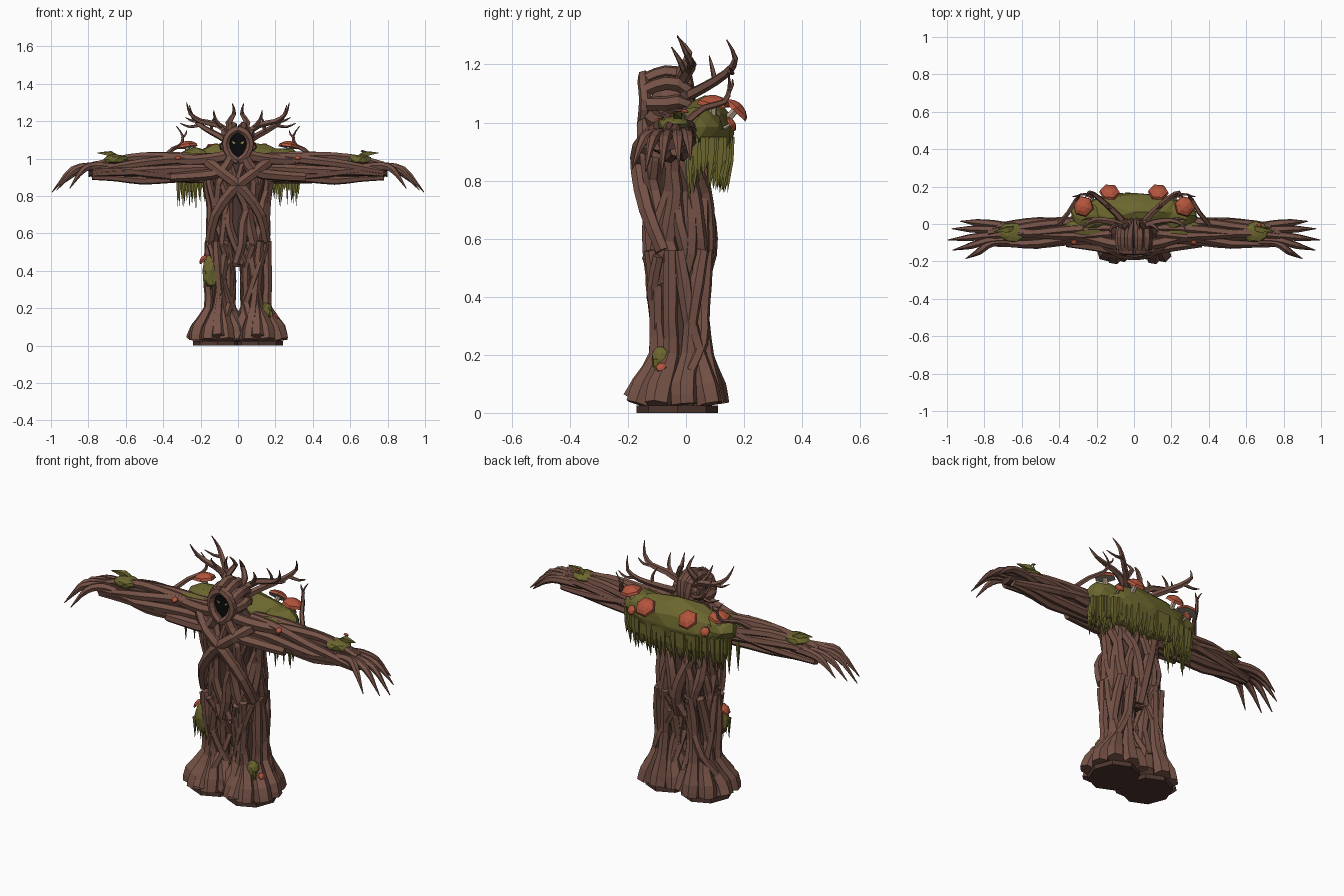
import bpy, bmesh, math, random
from math import sin, cos, pi
from mathutils import Vector, Matrix

random.seed(7)
cube = bpy.data.objects.get("Cube")
if cube:
    bpy.data.objects.remove(cube)


def material(name, rgb):
    m = bpy.data.materials.new(name)
    m.use_nodes = True
    m.diffuse_color = (*rgb, 1)
    m.node_tree.nodes["Principled BSDF"].inputs["Base Color"].default_value = (*rgb, 1)
    return m


BARK = material("bark", (0.18, 0.085, 0.062))
DARK = material("dark bark", (0.075, 0.037, 0.028))
MOSS = material("moss", (0.15, 0.135, 0.028))
CAP = material("mushroom cap", (0.45, 0.09, 0.045))
STEM = material("mushroom stem", (0.38, 0.31, 0.23))
VOID = material("face shadow", (0.003, 0.003, 0.003))
EYE = material("eye glow", (0.42, 0.36, 0.08))


def finish(name, bm, *mats):
    bmesh.ops.recalc_face_normals(bm, faces=bm.faces)
    mesh = bpy.data.meshes.new(name)
    bm.to_mesh(mesh)
    bm.free()
    for m in mats:
        mesh.materials.append(m)
    ob = bpy.data.objects.new(name, mesh)
    bpy.context.collection.objects.link(ob)
    return ob


def skin(bm, rings):
    """Bridge rings of points and close both ends; returns the first end face."""
    rows = [[bm.verts.new(p) for p in r] for r in rings]
    n = len(rows[0])
    for a, b in zip(rows, rows[1:]):
        for i in range(n):
            j = (i + 1) % n
            bm.faces.new((a[i], a[j], b[j], b[i]))
    bm.faces.new(rows[-1])
    return bm.faces.new(rows[0][::-1])


def sample(pts, steps):
    """Catmull-Rom path through the control points."""
    p = [Vector(q) for q in pts]
    p = [p[0] * 2 - p[1]] + p + [p[-1] * 2 - p[-2]]
    out = []
    for i in range(1, len(p) - 2):
        a, b, c, d = p[i - 1:i + 3]
        for k in range(steps):
            t = k / steps
            out.append((b * 2 + (c - a) * t + (a * 2 - b * 5 + c * 4 - d) * t ** 2
                        + (b * 3 - a - c * 3 + d) * t ** 3) / 2)
    return out + [p[-2]]


def tube(bm, pts, radii, sides=6, steps=2, floor=None):
    path = sample(pts, steps)
    n = len(path) - 1
    rings, u = [], None
    for i, c in enumerate(path):
        d = (path[min(i + 1, n)] - path[max(i - 1, 0)]).normalized()
        u = d.orthogonal() if u is None else u - d * u.dot(d)
        u.normalize()
        w = d.cross(u)
        f = i / n * (len(radii) - 1)
        k = min(int(f), len(radii) - 2)
        r = radii[k] + (radii[k + 1] - radii[k]) * (f - k)
        ring = [c + (u * cos(a) + w * sin(a)) * r for a in (2 * pi * j / sides for j in range(sides))]
        if floor is not None:
            for q in ring:
                q.z = max(q.z, floor)
        rings.append(ring)
    return skin(bm, rings)


def lookup(profile, t):
    for a, b in zip(profile, profile[1:]):
        if t <= b[0]:
            f = max(0, (t - a[0]) / (b[0] - a[0]))
            return [p + (q - p) * f for p, q in zip(a, b)]
    return profile[-1]


def around(profile, t, ang, side=1, grow=1.0):
    """Point on an upright body (height, centre x, centre y, half width, half depth)."""
    z, cx, cy, rx, ry = lookup(profile, t)
    return Vector((side * (cx + grow * rx * cos(ang)), cy + grow * ry * sin(ang), z))


def blob(bm, centre, size, jitter=0.08):
    made = bmesh.ops.create_icosphere(bm, subdivisions=2, radius=1)["verts"]
    for v in made:
        v.co = Vector(centre) + Vector(c * s for c, s in zip(v.co * random.uniform(1 - jitter, 1 + jitter), size))


TORSO = [(0.42, 0, -0.03, 0.14, 0.075), (0.6, 0, -0.02, 0.155, 0.105), (0.75, 0, -0.03, 0.14, 0.1),
         (0.88, 0, -0.045, 0.17, 0.1), (0.97, 0, -0.045, 0.16, 0.09), (1.04, 0, -0.05, 0.07, 0.06)]
LEG = [(0.03, 0.105, -0.03, 0.125, 0.13), (0.09, 0.105, -0.03, 0.11, 0.115), (0.2, 0.098, -0.015, 0.06, 0.08),
       (0.36, 0.098, -0.025, 0.06, 0.072), (0.56, 0.09, -0.025, 0.065, 0.1)]

# Inner trunk and legs
core = bmesh.new()
skin(core, [[around(TORSO, s[0], pi * k / 6, grow=0.92) for k in range(12)] for s in TORSO])
for side in (1, -1):
    skin(core, [[around(LEG, s[0], pi * k / 5, side, 0.9) for k in range(10)] for s in LEG])
finish("inner_trunk", core, DARK)

# Foot soles
soles = bmesh.new()
for side in (1, -1):
    skin(soles, [[(side * (0.11 + 0.13 * cos(a)), -0.03 + 0.14 * sin(a), z) for a in
                  (pi * k / 4 for k in range(8))] for z in (0, 0.025)])
finish("foot_soles", soles, DARK)

# Woven vines around the trunk
vines = bmesh.new()
for turn in (1, -1):
    for k in range(10):
        a0 = 2 * pi * (k + 0.25 * turn) / 10 + random.uniform(-0.12, 0.12)
        swing, r = turn * random.uniform(0.5, 1.0), random.uniform(0.021, 0.029)
        pts = [around(TORSO, 0.44 + 0.54 * t, a0 + swing * t * 1.3 + 0.1 * sin(9 * t + k),
                      grow=random.uniform(0.94, 1.06)) for t in (0, 0.2, 0.4, 0.6, 0.8, 1)]
        tube(vines, pts, (r, r * 1.1, r, r * 0.8))
for s in (1, -1):
    tube(vines, [(s * 0.16, -0.1, 0.98), (s * 0.08, -0.155, 0.92), (-s * 0.03, -0.16, 0.83),
                 (-s * 0.12, -0.135, 0.7), (-s * 0.15, -0.08, 0.56)], (0.03, 0.03, 0.026))
    tube(vines, [(s * 0.04, -0.14, 1.0), (s * 0.09, -0.14, 0.93), (s * 0.2, -0.12, 0.91),
                 (s * 0.36, -0.1, 0.9)], (0.028, 0.03, 0.025))
    tube(vines, [(s * 0.03, -0.12, 1.02), (s * 0.14, -0.1, 1.0), (s * 0.26, -0.07, 0.99),
                 (s * 0.4, -0.06, 1.0)], (0.03, 0.03, 0.025))
finish("trunk_vines", vines, BARK)

# Leg vines flaring into blunt roots
roots = bmesh.new()
for side in (1, -1):
    for k in range(9):
        a0, swing = 2 * pi * k / 9 + 0.2, (0.5, -0.6, 0.15)[k % 3]
        pts = [around(LEG, z, a0 + swing * max(0, z - 0.12) * 3.4, side, random.uniform(0.95, 1.1))
               for z in (0.03, 0.09, 0.2, 0.32, 0.44, 0.56)]
        tube(roots, pts, (0.046, 0.046, 0.029, 0.025, 0.027, 0.022), floor=0.01)
    for a0, swing in ((0.3, 2.6), (2.2, 2.4), (4.4, -2.5), (3.4, 2.2)):
        pts = [around(LEG, 0.14 + 0.4 * t, a0 + swing * t, side, 1.12) for t in (0, 0.25, 0.5, 0.75, 1)]
        tube(roots, pts, (0.024, 0.022, 0.02))
    tube(roots, [(side * 0.105, -0.18, 0.045), (side * 0.105, -0.15, 0.1), (side * 0.1, -0.1, 0.2),
                 (side * 0.08, -0.1, 0.36)], (0.042, 0.04, 0.03, 0.022), floor=0.012)
finish("root_feet", roots, BARK)

# Arms: dark core, wrapped vines
ARM = [(0.12, -0.035, 0.95, 0.05, 0.06), (0.3, -0.035, 0.95, 0.048, 0.06), (0.5, -0.05, 0.95, 0.06, 0.062),
       (0.68, -0.05, 0.945, 0.05, 0.045), (0.8, -0.06, 0.93, 0.045, 0.03)]


def on_arm(x, ang, side, grow=1.0):
    x, cy, cz, ry, rz = lookup(ARM, x)
    return (side * x, cy + grow * ry * cos(ang), cz + grow * rz * sin(ang))


arm_core, arm_vines, hands = bmesh.new(), bmesh.new(), bmesh.new()
for side in (1, -1):
    skin(arm_core, [[on_arm(s[0], pi * k / 4, side, 0.9) for k in range(8)] for s in ARM])
    for k in range(10):
        a0, swing = 2 * pi * k / 10, (0.9, -1.0, 0.3)[k % 3]
        pts = [on_arm(0.12 + 0.66 * t, a0 + swing * t * 1.5, side, random.uniform(0.95, 1.1))
               for t in (0, 0.2, 0.4, 0.6, 0.8, 1)]
        tube(arm_vines, pts, (0.024, 0.026, 0.024, 0.016))
    # Drooping fingers: base y, tip x, tip y, tip z
    for by, tx, ty, tz in ((0.0, 0.93, 0.015, 0.87), (-0.03, 0.975, -0.025, 0.85), (-0.06, 0.995, -0.085, 0.82),
                           (-0.085, 0.97, -0.14, 0.83), (-0.1, 0.9, -0.185, 0.84)):
        mid = 0.72 + (tx - 0.72) * 0.6
        pts = [(0.64, by * 0.8 - 0.015, 0.95), (0.76, by, 0.958), (mid, by * 0.45 + ty * 0.55, 0.94), (tx, ty, tz)]
        tube(hands, [(side * x, y, z) for x, y, z in pts], (0.02, 0.023, 0.019, 0.002), steps=3)
finish("arm_cores", arm_core, DARK)
finish("arm_vines", arm_vines, BARK)
finish("hands", hands, BARK)

# Hooded head
head = bmesh.new()
blob(head, (0, -0.055, 1.075), (0.075, 0.068, 0.09), 0.02)
for s in (1, -1):
    tube(head, [(0, -0.15, 0.985), (s * 0.045, -0.145, 1.02), (s * 0.066, -0.14, 1.08),
                (s * 0.045, -0.145, 1.135), (0, -0.145, 1.16)], (0.02, 0.022, 0.022))
    for x, z in ((0.025, 1.15), (0.06, 1.115), (0.07, 1.065), (0.05, 1.01)):
        lift = 1.02 if z > 1.1 else 1
        tube(head, [(s * x, -0.135, z), (s * x * 1.1, -0.07, z * lift), (s * x * 0.9, 0.0, z),
                    (s * x * 0.5, 0.01, z - 0.1)], (0.024, 0.026, 0.022))
finish("hood", head, BARK)

face = bmesh.new()
skin(face, [[(0.056 * cos(a), y, 1.075 + 0.078 * sin(a)) for a in (pi * k / 6 for k in range(12))]
            for y in (-0.135, -0.128)])
finish("face_shadow", face, VOID)
eyes = bmesh.new()
for s in (1, -1):
    skin(eyes, [[(s * x, y, z) for x, z in ((0.013, 1.083), (0.024, 1.078), (0.034, 1.093), (0.022, 1.09))]
                for y in (-0.141, -0.136)])
finish("eyes", eyes, EYE)

# Antlers and shoulder twigs
antlers = bmesh.new()
for s in (1, -1):
    for pts, r in (
            (((0.04, -0.02, 1.13), (0.11, 0.01, 1.18), (0.2, 0.02, 1.2), (0.255, 0.0, 1.24), (0.275, -0.03, 1.3)), 0.02),
            (((0.19, 0.02, 1.2), (0.24, 0.03, 1.2), (0.28, 0.02, 1.22)), 0.01),
            (((0.05, 0.0, 1.09), (0.1, 0.06, 1.12), (0.19, 0.14, 1.17), (0.24, 0.17, 1.22), (0.26, 0.14, 1.285)), 0.02),
            (((0.14, 0.1, 1.145), (0.14, 0.09, 1.19), (0.12, 0.08, 1.23)), 0.01),
            (((0.2, 0.15, 1.18), (0.26, 0.16, 1.17), (0.31, 0.15, 1.19)), 0.01),
            (((0.03, -0.03, 1.14), (0.05, -0.01, 1.19), (0.02, 0.01, 1.24), (0.03, -0.03, 1.295)), 0.02),
            (((0.08, 0.0, 1.16), (0.12, -0.02, 1.21), (0.13, -0.05, 1.26)), 0.013),
            (((0.4, 0.0, 1.0), (0.35, 0.06, 1.05), (0.31, 0.13, 1.07), (0.295, 0.15, 1.12), (0.33, 0.145, 1.175)), 0.014),
            (((0.3, 0.15, 1.11), (0.28, 0.16, 1.13), (0.275, 0.16, 1.15)), 0.007)):
        tube(antlers, [(s * x, y, z) for x, y, z in pts], (r, r * 0.85, r * 0.6, 0.002), sides=5)
finish("antlers_and_twigs", antlers, BARK)

# Moss cloak with hanging fringe, and smaller patches
moss = bmesh.new()
blob(moss, (0, 0.065, 0.965), (0.3, 0.105, 0.125), 0.04)
for s in (1, -1):
    blob(moss, (s * 0.23, 0.045, 0.985), (0.11, 0.085, 0.075))
    blob(moss, (s * 0.26, -0.03, 1.0), (0.13, 0.05, 0.03))
    blob(moss, (s * 0.65, -0.045, 0.995), (0.07, 0.055, 0.028))
    tube(moss, [(s * 0.64, -0.02, 1.0), (s * 0.68, -0.03, 1.025), (s * 0.75, -0.04, 1.03)], (0.015, 0.02, 0.002), sides=4)
    for k in range(14):
        x = s * random.uniform(0.19, 0.33)
        y, z = random.uniform(0.0, 0.07), random.uniform(0.72, 0.82)
        tube(moss, [(x, y, 0.95), (x, y, 0.87), (x, y, z)], (0.014, 0.011, 0.001), sides=4, steps=1)
for k in range(46):
    x = -0.3 + 0.6 * k / 45
    y = 0.055 + 0.1 * math.sqrt(1 - (x / 0.32) ** 2) + random.uniform(-0.025, 0.0)
    tube(moss, [(x, y, 0.95), (x, y, 0.87), (x, y - 0.01, random.uniform(0.75, 0.84))],
         (0.02, 0.015, 0.001), sides=4, steps=1)
for x, y, z, w, h in ((-0.145, -0.1, 0.4, 0.045, 0.085), (0.15, -0.085, 0.185, 0.035, 0.045)):
    blob(moss, (x, y, z), (w, 0.035, h))
    for k in range(5):
        fx = x + w * (k - 2) / 2.5
        tube(moss, [(fx, y - 0.02, z), (fx, y - 0.02, z - h * random.uniform(1.1, 1.4))], (0.012, 0.001), sides=4, steps=1)
finish("moss", moss, MOSS)

# Mushrooms: base, axis, cap radius
shrooms = []
for s in (1, -1):
    shrooms += [((s * 0.265, 0.09, 1.02), (s * 0.15, 0.1, 1), 0.058), ((s * 0.13, 0.14, 1.01), (0, 0.75, 0.8), 0.056),
                ((s * 0.22, 0.13, 0.98), (s * 0.2, 0.9, 0.5), 0.028), ((s * 0.32, -0.08, 0.98), (0, -0.6, 0.8), 0.018)]
shrooms += [((-0.16, -0.08, 0.44), (-0.7, -0.1, 0.7), 0.036), ((0.18, -0.08, 0.14), (0.8, -0.2, 0.6), 0.02),
            ((0.66, -0.01, 1.01), (0.3, 0.2, 1), 0.014)]
caps, stems = bmesh.new(), bmesh.new()
for base, axis, r in shrooms:
    base, axis = Vector(base), Vector(axis).normalized()
    top = base + axis * max(0.03, r * 0.8)
    tube(stems, [base, top], (r * 0.28, r * 0.22), steps=1)
    under = tube(caps, [top + axis * r * h for h in (-0.1, 0.15, 0.38, 0.5)], (r, r * 0.92, r * 0.55, r * 0.12), steps=1)
    under.material_index = 1
finish("mushroom_caps", caps, CAP, STEM)
finish("mushroom_stems", stems, STEM)
